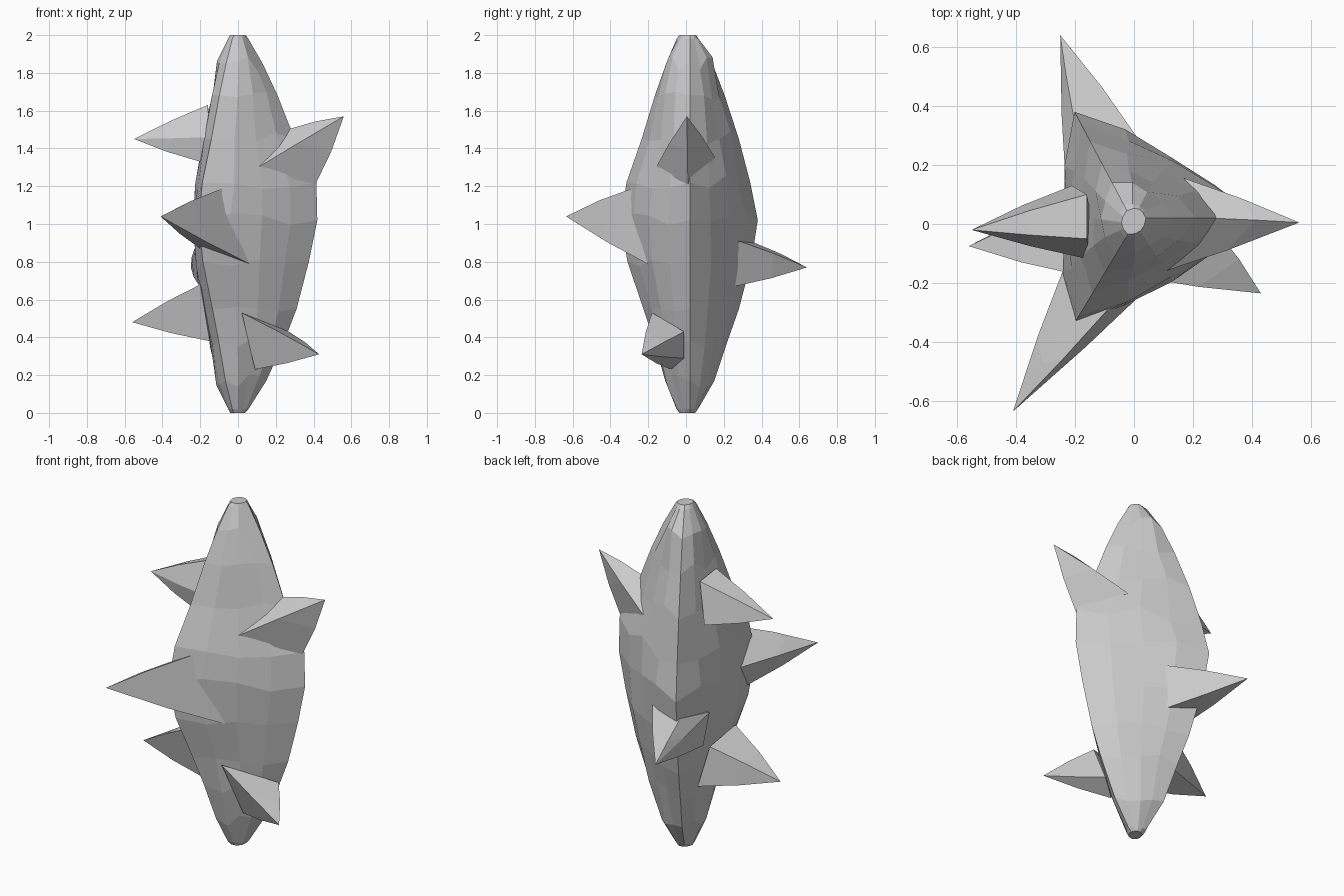
import bpy, bmesh, random
from mathutils import Vector

if "Cube" in bpy.data.objects:
    bpy.data.objects.remove(bpy.data.objects["Cube"])

random.seed(4)


def finish(bm, name):
    bmesh.ops.recalc_face_normals(bm, faces=bm.faces)
    me = bpy.data.meshes.new(name)
    bm.to_mesh(me)
    bm.free()
    ob = bpy.data.objects.new(name, me)
    bpy.context.collection.objects.link(ob)
    return ob


# Spindle body: z, reach of the right, back-left and front-left corners
rows = [
    (0.00, .035, .04, .035), (0.02, .055, .06, .05), (0.17, .15, .15, .11),
    (0.38, .245, .22, .17), (0.55, .31, .28, .225), (0.80, .375, .345, .31),
    (1.02, .42, .38, .345), (1.22, .415, .34, .315), (1.45, .30, .28, .235),
    (1.68, .21, .205, .165), (1.85, .13, .14, .105), (1.98, .055, .065, .05),
    (2.00, .04, .045, .035)]
SIDE = 4
bm = bmesh.new()
rings = []
for z, r, b, f in rows:
    end = z < .05 or z > 1.95
    corners = [Vector((r, .02, z)), Vector((-b * .53, b, z)), Vector((-f * .6, -f, z))]
    ring = []
    for i in range(3):
        a, c = corners[i], corners[(i + 1) % 3]
        d = c - a
        out = Vector((d.y, -d.x, 0)).normalized()
        bulge = .02 if end else .038
        for k in range(SIDE):
            t = k / SIDE
            p = a.lerp(c, t) + out * bulge * 4 * t * (1 - t)
            # chipped-stone irregularity on the broad faces
            if k and not end:
                p += out * random.uniform(-.008, .008)
                p.z += random.uniform(-.04, .04)
            ring.append(bm.verts.new(p))
    rings.append(ring)
n = len(rings[0])
for lo, hi in zip(rings, rings[1:]):
    for i in range(n):
        j = (i + 1) % n
        bm.faces.new((lo[i], lo[j], hi[j], hi[i]))
bm.faces.new(rings[0][::-1])
bm.faces.new(rings[-1])
finish(bm, "crystal_body")


# Faceted spikes: hull of base points, a slightly swollen mid ring and a tip
def spike(name, tip, base):
    tip = Vector(tip)
    base = [Vector(p) for p in base]
    centre = sum(base, Vector()) / len(base)
    bm = bmesh.new()
    for p in base:
        bm.verts.new(p)
        mid_c = centre.lerp(tip, .5)
        bm.verts.new(mid_c + (p.lerp(tip, .5) - mid_c) * 1.1)
    bm.verts.new(tip)
    bm.verts.new(centre - (tip - centre) * .1)
    res = bmesh.ops.convex_hull(bm, input=bm.verts)
    loose = [v for v in bm.verts if not v.link_faces]
    bmesh.ops.delete(bm, geom=loose, context='VERTS')
    finish(bm, name)


spike("spike_upper_right", (.56, .005, 1.57),
      [(.26, .02, 1.50), (.09, -.165, 1.29), (.41, .01, 1.21), (.17, .155, 1.35)])
spike("spike_upper_left", (-.55, -.02, 1.45),
      [(-.16, -.05, 1.63), (-.15, -.12, 1.46), (-.2, -.08, 1.33),
       (-.21, .13, 1.38), (-.16, .1, 1.61)])
spike("spike_front", (-.41, -.635, 1.04),
      [(-.08, -.28, 1.19), (.06, -.205, .79), (-.2, -.27, .87),
       (-.23, -.13, 1.03), (-.2, -.3, 1.13)])
spike("spike_lower_right", (.43, -.235, .31),
      [(.02, -.18, .53), (.27, -.01, .43), (.19, -.01, .29), (.09, -.08, .23)])
spike("spike_lower_left", (-.56, -.075, .48),
      [(-.2, -.17, .68), (-.21, .08, .65), (-.16, .12, .42), (-.15, -.1, .38)])
spike("spike_back", (-.25, .64, .77),
      [(.02, .28, .91), (-.01, .26, .67), (-.23, .11, .87),
       (-.21, .14, .68), (-.2, .34, .91)])
